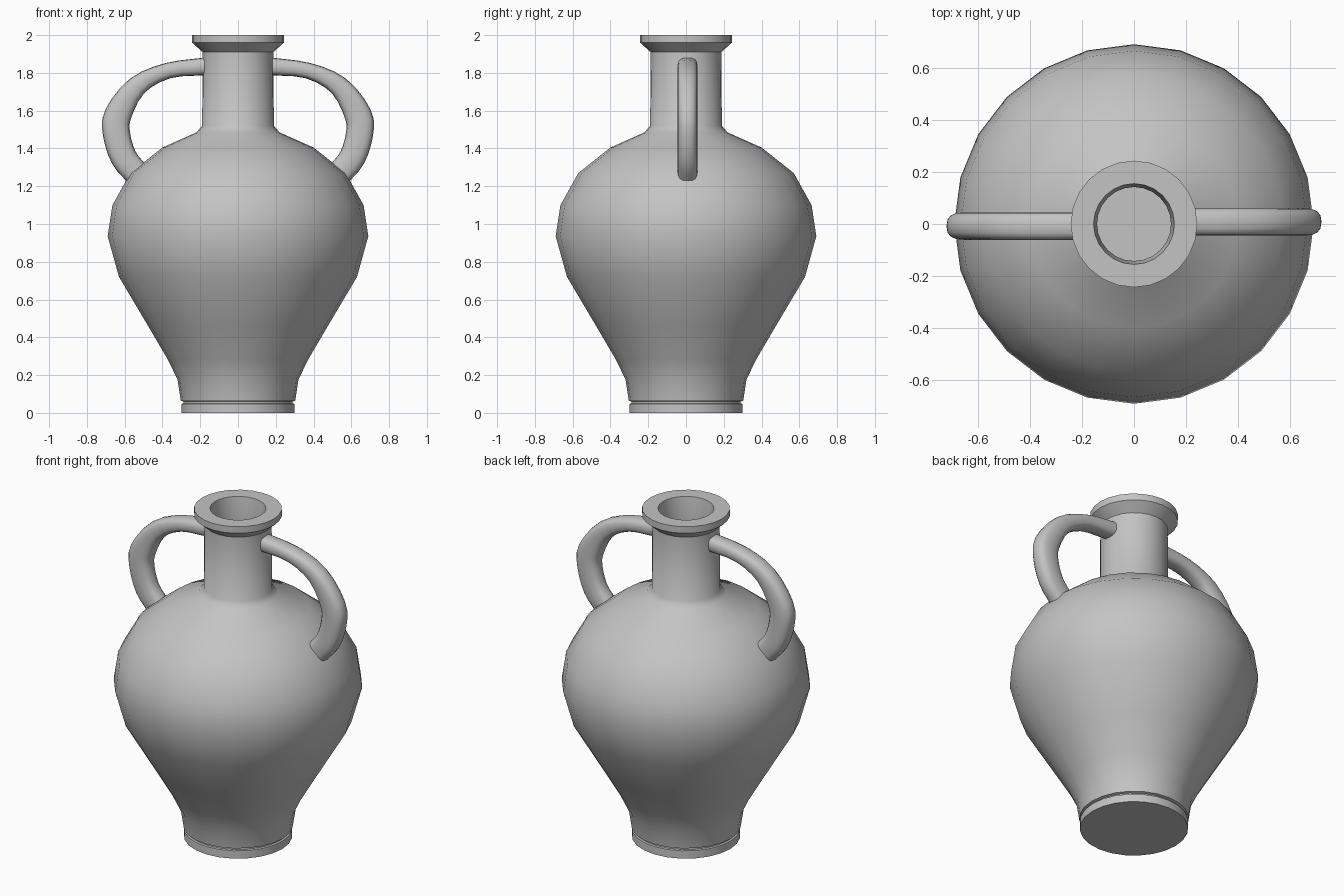
import bpy, bmesh, math
from mathutils import Vector

if "Cube" in bpy.data.objects:
    bpy.data.objects.remove(bpy.data.objects["Cube"])

clay = bpy.data.materials.new("grey clay")
clay.diffuse_color = (0.55, 0.55, 0.55, 1)
clay.use_nodes = True
clay.node_tree.nodes["Principled BSDF"].inputs["Base Color"].default_value = clay.diffuse_color


def finish(bm, name, angle):
    bmesh.ops.recalc_face_normals(bm, faces=bm.faces[:])
    mesh = bpy.data.meshes.new(name)
    bm.to_mesh(mesh)
    bm.free()
    mesh.materials.append(clay)
    ob = bpy.data.objects.new(name, mesh)
    bpy.context.collection.objects.link(ob)
    bpy.ops.object.select_all(action='DESELECT')
    ob.select_set(True)
    bpy.context.view_layer.objects.active = ob
    bpy.ops.object.shade_smooth_by_angle(angle=math.radians(angle))
    return ob


def lathe(name, profile, segments=24):
    """Turn a (radius, height) profile that starts and ends on the axis."""
    bm = bmesh.new()
    rings = []
    for r, z in profile:
        if r == 0:
            rings.append([bm.verts.new((0, 0, z))] * segments)
        else:
            rings.append([bm.verts.new((r * math.cos(a), r * math.sin(a), z))
                          for a in (2 * math.pi * i / segments for i in range(segments))])
    for lo, hi in zip(rings, rings[1:]):
        for i in range(segments):
            j = (i + 1) % segments
            corners = list(dict.fromkeys((lo[i], lo[j], hi[j], hi[i])))
            bm.faces.new(corners)
    return finish(bm, name, 44)


def smooth_path(pts, steps=3):
    """Catmull-Rom interpolation through the control points."""
    p = [pts[0] * 2 - pts[1]] + pts + [pts[-1] * 2 - pts[-2]]
    out = []
    for i in range(1, len(p) - 2):
        a, b, c, d = p[i - 1:i + 3]
        for s in range(steps):
            t = s / steps
            out.append(0.5 * (2 * b + (c - a) * t + (2 * a - 5 * b + 4 * c - d) * t ** 2
                              + (3 * b - a - 3 * c + d) * t ** 3))
    return out + [pts[-1]]


def handle(name, side):
    # control points: x, z, half thickness in the plane of the handle
    path = smooth_path([Vector(p) for p in (
        (0.165, 1.835, 0.047), (0.37, 1.812, 0.042), (0.535, 1.73, 0.054),
        (0.635, 1.58, 0.072), (0.643, 1.475, 0.072), (0.605, 1.352, 0.070),
        (0.537, 1.268, 0.067))])
    bm = bmesh.new()
    rings, n = [], 16
    for k, p in enumerate(path):
        t = path[min(k + 1, len(path) - 1)] - path[max(k - 1, 0)]
        t = Vector((t.x, t.y)).normalized()
        ring = []
        for i in range(n):
            a = 2 * math.pi * i / n
            # rounded-square cross-section
            u = math.copysign(abs(math.cos(a)) ** 0.75, math.cos(a)) * p.z
            v = math.copysign(abs(math.sin(a)) ** 0.75, math.sin(a)) * 0.053
            x, y, z = p.x - t.y * u, v + 0.008, p.y + t.x * u
            ring.append(bm.verts.new((side * x, side * y, z)))
        rings.append(ring)
    for lo, hi in zip(rings, rings[1:]):
        for i in range(n):
            j = (i + 1) % n
            bm.faces.new((lo[i], lo[j], hi[j], hi[i]))
    bm.faces.new(rings[0])
    bm.faces.new(rings[-1])
    return finish(bm, name, 50)


# Hollow vessel: foot, groove, belly, neck, lip, then down the inside
lathe("jar_body", [
    (0, 0), (0.30, 0), (0.30, 0.048), (0.288, 0.05), (0.288, 0.06), (0.303, 0.064),
    (0.32, 0.175), (0.37, 0.28), (0.48, 0.467), (0.63, 0.72), (0.69, 0.935),
    (0.665, 1.10), (0.57, 1.27), (0.40, 1.405), (0.22, 1.485), (0.19, 1.52),
    (0.187, 1.91), (0.243, 1.96), (0.243, 2.0),
    (0.155, 2.0), (0.142, 1.90), (0.142, 1.50), (0.20, 1.44), (0.36, 1.37),
    (0.52, 1.24), (0.62, 1.09), (0.64, 0.935), (0.58, 0.73), (0.43, 0.48),
    (0.32, 0.29), (0.26, 0.17), (0.25, 0.08), (0, 0.08)])

# Two handles, half a turn apart
handle("right_handle", 1)
handle("left_handle", -1)
